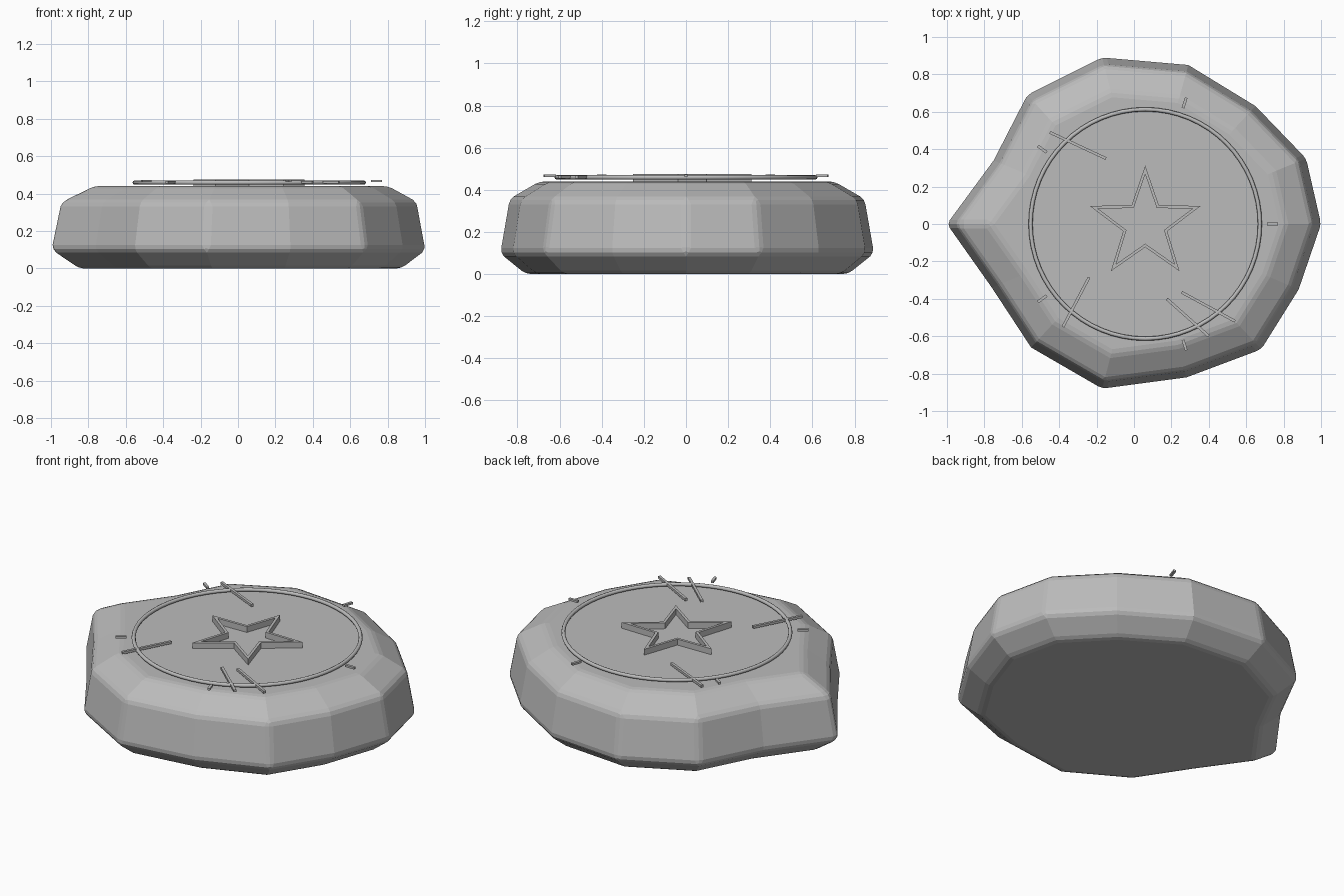
import bpy
import bmesh
from math import sin, cos, pi, atan2, radians, hypot

cube = bpy.data.objects.get("Cube")
if cube:
    bpy.data.objects.remove(cube, do_unlink=True)

CX = 0.06  # centre of the top emblem and of the stone's taper

stone = bpy.data.materials.new("stone_grey")
stone.use_nodes = True
stone.diffuse_color = (0.5, 0.5, 0.5, 1)
stone.node_tree.nodes["Principled BSDF"].inputs["Base Color"].default_value = (0.5, 0.5, 0.5, 1)


def finish(name, bm):
    bmesh.ops.recalc_face_normals(bm, faces=bm.faces)
    mesh = bpy.data.meshes.new(name)
    bm.to_mesh(mesh)
    bm.free()
    mesh.materials.append(stone)
    obj = bpy.data.objects.new(name, mesh)
    bpy.context.collection.objects.link(obj)
    return obj


def bridge(bm, a, b):
    n = len(a)
    for i in range(n):
        j = (i + 1) % n
        bm.faces.new((a[i], a[j], b[j], b[i]))


# Stone body: irregular outline lofted through a tapering profile
outline = [(-1, 0), (-.76, -.34), (-.55, -.66), (-.17, -.88), (.28, -.82),
           (.68, -.67), (.88, -.35), (1, 0), (.92, .35), (.65, .63),
           (.29, .85), (-.17, .89), (-.57, .69), (-.75, .34)]
profile = [(0, .865), (.1, 1.005), (.355, .955), (.44, .79)]
bm = bmesh.new()
rings = [[bm.verts.new((CX + (x - CX) * s, y * s, z)) for x, y in outline]
         for z, s in profile]
for low, high in zip(rings, rings[1:]):
    bridge(bm, low, high)
bm.faces.new(rings[0])
bm.faces.new(rings[-1])
body = finish("stone_body", bm)
bevel = body.modifiers.new("soft_edges", "BEVEL")
bevel.width = 0.025
bevel.segments = 2
bevel.limit_method = "ANGLE"
bevel.angle_limit = radians(29)

# Emblem ring
bpy.ops.mesh.primitive_torus_add(location=(CX, 0, .459), major_radius=.613,
                                 minor_radius=.011, major_segments=64, minor_segments=8)
ring = bpy.context.object
ring.name = "emblem_ring"
ring.data.materials.append(stone)
bpy.ops.object.shade_smooth_by_angle(angle=radians(60))

# Star frame: outer and inner star joined into a raised band
bm = bmesh.new()
loops = []
for scale, z in ((1, .44), (1, .475), (.85, .475), (.85, .44)):
    loop = []
    for i in range(10):
        r = (.124 if i % 2 else .312) * scale
        a = pi / 2 + i * pi / 5
        loop.append(bm.verts.new((CX + r * cos(a), r * sin(a), z)))
    loops.append(loop)
for i in range(4):
    bridge(bm, loops[i], loops[(i + 1) % 4])
finish("star_frame", bm)


def bar(name, p, q, z, width=.015, height=.014):
    """Thin bar lying flat between two points."""
    bm = bmesh.new()
    bmesh.ops.create_cube(bm, size=1)
    obj = finish(name, bm)
    obj.location = ((p[0] + q[0]) / 2, (p[1] + q[1]) / 2, z)
    obj.rotation_euler.z = atan2(q[1] - p[1], q[0] - p[0])
    obj.scale = (hypot(q[0] - p[0], q[1] - p[1]), width, height)


# Ticks radiating outside the ring
for i in range(5):
    a = i * 2 * pi / 5
    bar(f"tick_{i + 1}", (CX + .652 * cos(a), .652 * sin(a)),
        (CX + .71 * cos(a), .71 * sin(a)), .467, height=.012)

# Long scratch marks
scratches = [((-.45, .49), (-.15, .35)), ((-.38, -.55), (-.24, -.285)),
             ((.175, -.4), (.4, -.6)), ((.255, -.365), (.54, -.52))]
for i, (p, q) in enumerate(scratches):
    bar(f"scratch_{i + 1}", p, q, .461)
